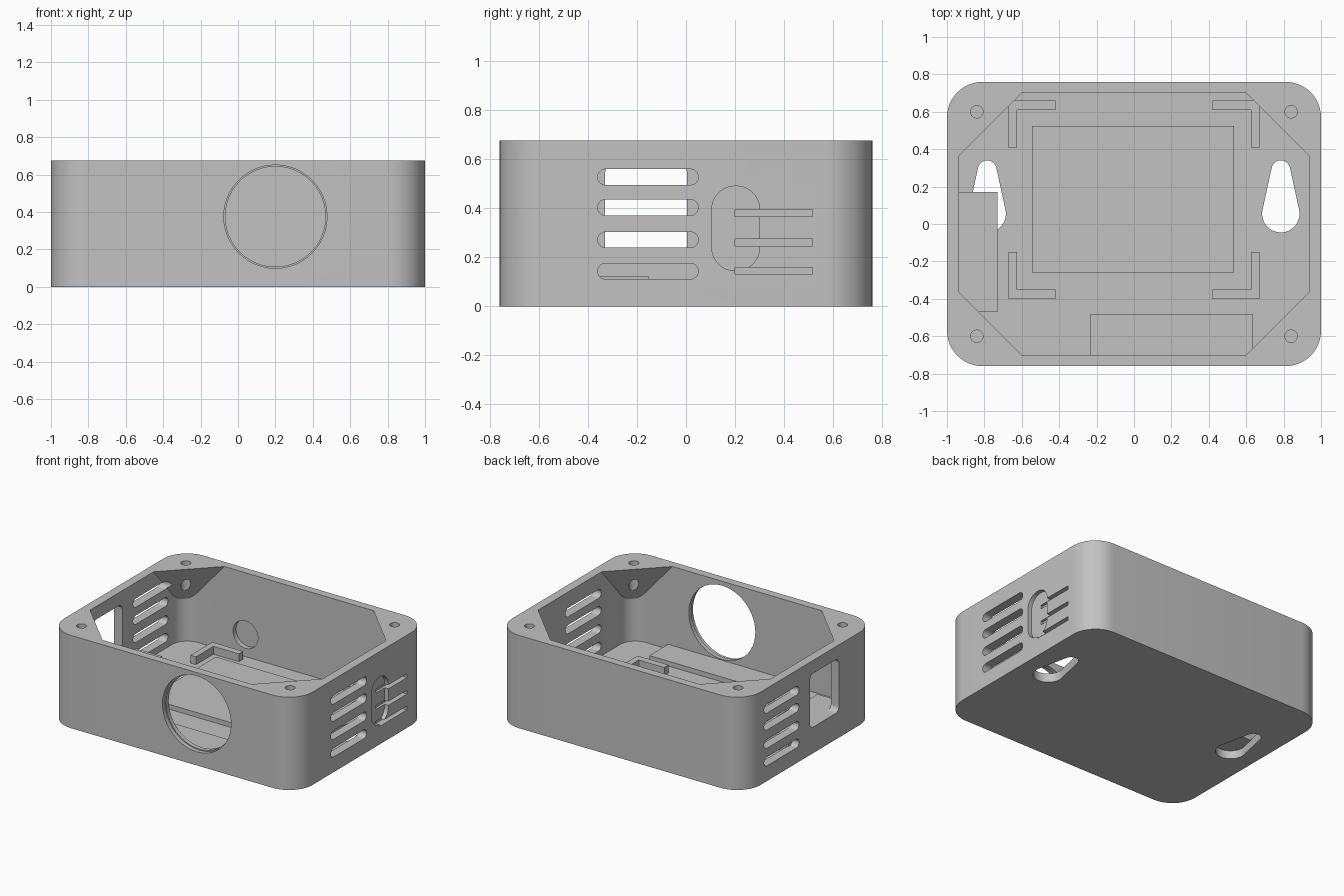
import bpy, bmesh, math
from mathutils import Vector

if "Cube" in bpy.data.objects:
    bpy.data.objects.remove(bpy.data.objects["Cube"], do_unlink=True)

grey = bpy.data.materials.new("plain_grey")
grey.use_nodes = True
grey.diffuse_color = (0.54, 0.54, 0.54, 1)
grey.node_tree.nodes["Principled BSDF"].inputs["Base Color"].default_value = (0.54, 0.54, 0.54, 1)

TOP, FLOOR = 0.675, 0.065
SEGMENTS = 48


def hull(name, points):
    """Convex solid around a set of points."""
    bm = bmesh.new()
    for p in points:
        bm.verts.new(p)
    bmesh.ops.convex_hull(bm, input=bm.verts[:])
    loose = [v for v in bm.verts if not v.link_faces]
    bmesh.ops.delete(bm, geom=loose, context="VERTS")
    bmesh.ops.dissolve_limit(bm, angle_limit=math.radians(1), verts=bm.verts[:], edges=bm.edges[:])
    bmesh.ops.recalc_face_normals(bm, faces=bm.faces[:])
    mesh = bpy.data.meshes.new(name)
    bm.to_mesh(mesh)
    bm.free()
    mesh.materials.append(grey)
    obj = bpy.data.objects.new(name, mesh)
    bpy.context.scene.collection.objects.link(obj)
    return obj


def prism(name, circles, lo, hi, axis="z"):
    """Outline wrapped around circles (u, v, r), extruded along an axis."""
    points = []
    for u, v, r in circles:
        for i in range(SEGMENTS if r else 1):
            a = math.tau * i / SEGMENTS
            p, q = u + r * math.cos(a), v + r * math.sin(a)
            for w in (lo, hi):
                points.append({"x": (w, p, q), "y": (p, w, q), "z": (p, q, w)}[axis])
    return hull(name, points)


def rounded(u0, u1, v0, v1, r=0):
    return [(u, v, r) for u in (u0 + r, u1 - r) for v in (v0 + r, v1 - r)]


def combine(target, other, operation="DIFFERENCE"):
    """Apply a boolean and discard the tool solid."""
    mod = target.modifiers.new("combine", "BOOLEAN")
    mod.operation, mod.solver, mod.object = operation, "EXACT", other
    bpy.context.view_layer.objects.active = target
    bpy.ops.object.modifier_apply(modifier=mod.name)
    bpy.data.objects.remove(other, do_unlink=True)


# Outer case
case = prism("case", rounded(-1, 1, -0.76, 0.76, 0.19), 0, TOP)

# Cavity, leaving a sloped screw gusset in every corner
cavity = prism("cavity", rounded(-0.935, 0.935, -0.7, 0.7, 0.12), FLOOR, 0.7)
cx, cy, leg = 0.965, 0.73, 0.434
for sx in (-1, 1):
    for sy in (-1, 1):
        corner = [(cx, cy, 0.72), (cx - leg, cy, 0.72), (cx, cy - leg, 0.72), (cx, cy, 0.223)]
        combine(cavity, hull("gusset", [Vector((x * sx, y * sy, z)) for x, y, z in corner]))
combine(case, cavity)

# Screw holes and wall-mount keyholes
for sx in (-1, 1):
    for sy in (-1, 1):
        combine(case, prism("screw_hole", [(0.84 * sx, 0.6 * sy, 0.033)], 0.3, 0.8))
    keyhole = [(0.785 * sx, 0.055, 0.1), (0.785 * sx, 0.29, 0.05)]
    combine(case, prism("keyhole", keyhole, -0.1, 0.1))

# Vent slots on both ends
for z in (0.143, 0.271, 0.403, 0.527):
    for x, y0, y1 in ((1, -0.36, 0.05), (-1, 0.13, 0.53)):
        slot = rounded(y0, y1, z - 0.032, z + 0.032, 0.032)
        combine(case, prism("slot", slot, x - 0.1, x + 0.1, "x"))

# Round front opening with a thin inner lip
combine(case, prism("front_hole", [(0.2, 0.375, 0.268)], -0.9, -0.6, "y"))
combine(case, prism("front_hole_rim", [(0.2, 0.375, 0.276)], -0.9, -0.73, "y"))

# Socket opening, inner back pocket, outer end pocket with thin grooves
combine(case, prism("socket", rounded(-0.33, 0.005, 0.19, 0.58, 0.04), -1.1, -0.9, "x"))
combine(case, prism("back_pocket", [(-0.43, 0.225, 0.1)], 0.65, 0.735, "y"))
combine(case, prism("end_pocket", rounded(0.105, 0.3, 0.145, 0.49, 0.095), 0.97, 1.1, "x"))
for z in (0.145, 0.26, 0.38):
    combine(case, prism("groove", rounded(0.2, 0.515, z - 0.014, z + 0.014), 0.952, 1.1, "x"))

# Raised supports on the floor
parts = [case]
BASE = FLOOR - 0.005
parts.append(prism("board_plate", rounded(-0.545, 0.535, -0.26, 0.525), BASE, 0.1))
parts.append(prism("front_ledge", rounded(-0.235, 0.635, -0.71, -0.485), BASE, 0.1))
parts.append(prism("socket_block", rounded(-0.945, -0.73, -0.47, 0.17), BASE, 0.19))

# Corner brackets that locate the board
for sx, side in ((-1, "right"), (1, "left")):
    for sy, end in ((-1, "front"), (1, "back")):
        mid = 0.13
        xs = sorted((0.42 * sx, 0.67 * sx))
        ys = sorted((mid + 0.48 * sy, mid + 0.53 * sy))
        bracket = prism(f"{end}_{side}_bracket", rounded(*xs, *ys), BASE, 0.122)
        xs = sorted((0.625 * sx, 0.67 * sx))
        ys = sorted((mid + 0.28 * sy, mid + 0.53 * sy))
        combine(bracket, prism("arm", rounded(*xs, *ys), BASE, 0.122), "UNION")
        parts.append(bracket)

# Smooth curves, sharp edges
bpy.ops.object.select_all(action="DESELECT")
for obj in parts:
    obj.select_set(True)
bpy.context.view_layer.objects.active = case
bpy.ops.object.shade_smooth_by_angle(angle=math.radians(25))
